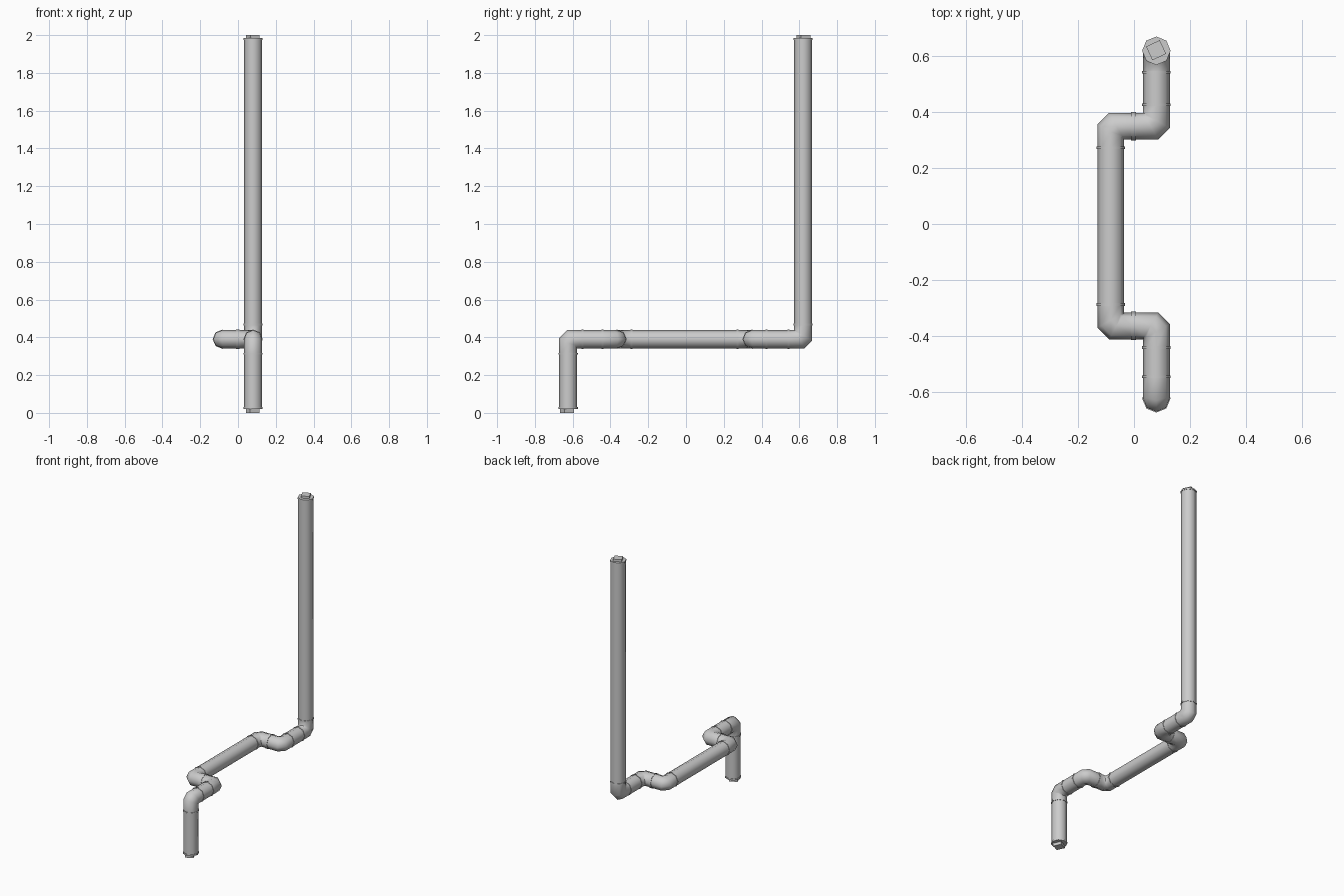
import bpy, bmesh, math
from mathutils import Vector, Matrix

if "Cube" in bpy.data.objects:
    bpy.data.objects.remove(bpy.data.objects["Cube"], do_unlink=True)

SIDES = 8
R = 0.048          # pipe radius
LEG = 0.077        # elbow length from its corner
MITRE = 0.57       # slope of the elbow's two mitre cuts

metal = bpy.data.materials.new("light grey metal")
metal.use_nodes = True
grey = (0.6, 0.6, 0.6, 1)
metal.diffuse_color = grey
metal.node_tree.nodes["Principled BSDF"].inputs["Base Color"].default_value = grey


def finish(bm, name, angle):
    bmesh.ops.recalc_face_normals(bm, faces=bm.faces)
    mesh = bpy.data.meshes.new(name)
    bm.to_mesh(mesh)
    bm.free()
    mesh.materials.append(metal)
    obj = bpy.data.objects.new(name, mesh)
    bpy.context.collection.objects.link(obj)
    bpy.ops.object.select_all(action='DESELECT')
    obj.select_set(True)
    bpy.context.view_layer.objects.active = obj
    bpy.ops.object.shade_smooth_by_angle(angle=math.radians(angle))


def loft(name, rings):
    bm = bmesh.new()
    loops = [[bm.verts.new(p) for p in ring] for ring in rings]
    for a, b in zip(loops, loops[1:]):
        for i in range(SIDES):
            j = (i + 1) % SIDES
            bm.faces.new((a[i], a[j], b[j], b[i]))
    bm.faces.new(loops[0])
    bm.faces.new(loops[-1])
    finish(bm, name, 60)


def circle(centre, axis, radius):
    u = Vector((1, 0, 0)) if abs(axis.x) < 0.5 else Vector((0, 1, 0))
    w = axis.cross(u)
    turns = [math.tau * i / SIDES for i in range(SIDES)]
    return [centre + (u * math.cos(t) + w * math.sin(t)) * radius for t in turns]


def tube(name, a, b, radius=R):
    axis = (b - a).normalized()
    loft(name, [circle(a, axis, radius), circle(b, axis, radius)])


def collar(name, centre, axis):
    tube(name, centre - axis * 0.005, centre + axis * 0.005, 0.051)


def elbow(name, corner, d_in, d_out):
    # Both mitre cuts pivot on the inside of the bend, leaving a chamfered outer corner
    n = d_in.cross(d_out)

    def ring(along, inward, cut):
        pts = []
        for i in range(SIDES):
            t = math.tau * i / SIDES
            q = R * math.cos(t)
            s = R - (R - q) * MITRE if cut else LEG
            pts.append(corner + inward * q + n * R * math.sin(t) + along * s)
        return pts

    loft(name, [ring(-d_in, d_out, False), ring(-d_in, d_out, True),
                ring(d_out, -d_in, True), ring(d_out, -d_in, False)])


def plug(name, centre, height):
    bm = bmesh.new()
    bmesh.ops.create_cube(bm, size=1, matrix=Matrix.Translation(centre)
                          @ Matrix.Rotation(math.radians(25), 4, 'Z')
                          @ Matrix.Diagonal((0.054, 0.054, height, 1)))
    finish(bm, name, 30)


# Centreline from the foot, around the offset, to the top
path = [Vector(p) for p in (
    (0.08, -0.624, 0.025), (0.08, -0.624, 0.39), (0.08, -0.365, 0.39),
    (-0.083, -0.365, 0.39), (-0.083, 0.35, 0.39), (0.08, 0.35, 0.39),
    (0.08, 0.62, 0.39), (0.08, 0.62, 1.98))]
last = len(path) - 2
dirs = [(b - a).normalized() for a, b in zip(path, path[1:])]

# Straight pipes with a collar at each joint
for i, d in enumerate(dirs):
    a = path[i] + d * (LEG if i > 0 else 0)
    b = path[i + 1] - d * (LEG if i < last else 0)
    tube(f"straight_pipe_{i + 1}", a, b)
    collar(f"collar_{i + 1}_start", a, d)
    collar(f"collar_{i + 1}_end", b, d)

# Elbows at every corner
for i in range(1, last + 1):
    elbow(f"elbow_{i}", path[i], dirs[i - 1], dirs[i])

# Square plugs closing both ends
plug("bottom_plug", Vector((0.077, -0.63, 0.02)), 0.04)
plug("top_plug", Vector((0.079, 0.622, 1.98)), 0.04)
